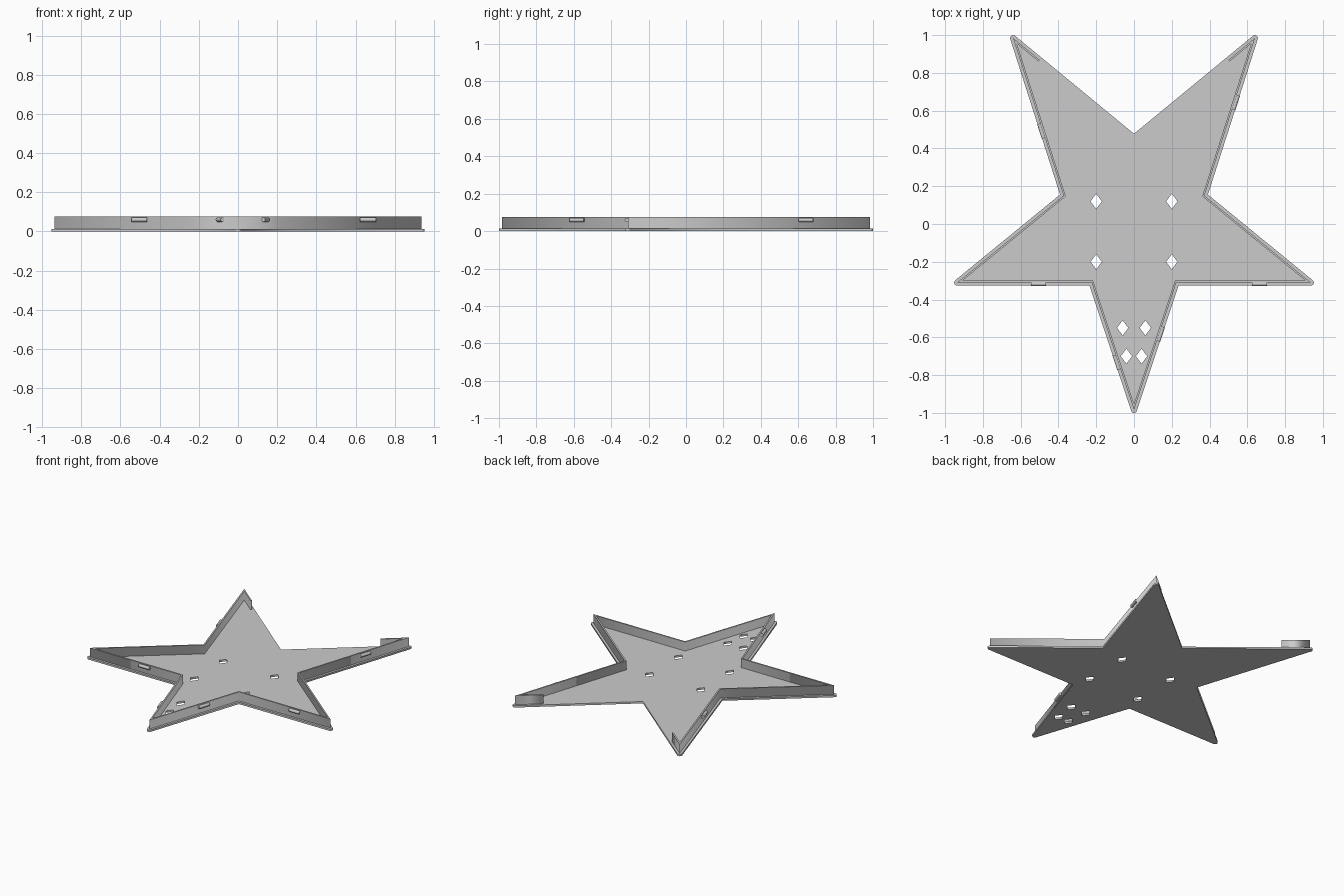
import bpy, math
from mathutils import Vector, Matrix

if "Cube" in bpy.data.objects:
    bpy.data.objects.remove(bpy.data.objects["Cube"])

PLATE_T = 0.013     # base plate thickness
WALL_TOP = 0.076
LIP = 0.016         # plate overhang beyond the wall
WALL_T = 0.01

grey = bpy.data.materials.new("light_grey")
grey.diffuse_color = (0.6, 0.6, 0.6, 1)
grey.use_nodes = True
grey.node_tree.nodes["Principled BSDF"].inputs["Base Color"].default_value = grey.diffuse_color


def slab(name, loops, z0, z1):
    """Flat filled shape (later loops are holes) extruded from z0 to z1."""
    cu = bpy.data.curves.new(name, 'CURVE')
    cu.dimensions = '2D'
    cu.fill_mode = 'BOTH'
    cu.extrude = (z1 - z0) / 2
    for loop in loops:
        sp = cu.splines.new('POLY')
        sp.points.add(len(loop) - 1)
        for p, v in zip(sp.points, loop):
            p.co = (v[0], v[1], 0, 1)
        sp.use_cyclic_u = True
    ob = bpy.data.objects.new(name, cu)
    bpy.context.collection.objects.link(ob)
    ob.location.z = (z0 + z1) / 2
    bpy.ops.object.select_all(action='DESELECT')
    ob.select_set(True)
    bpy.context.view_layer.objects.active = ob
    bpy.ops.object.convert(target='MESH')
    ob = bpy.context.object
    ob.data.materials.clear()
    ob.data.materials.append(grey)
    return ob


def outward(a, b):
    """Outward normal of an edge on a counter-clockwise outline."""
    d = (b - a).normalized()
    return Vector((d.y, -d.x))


def miter(p, n1, n2, d):
    return p + (n1 + n2) * d / (1 + n1.dot(n2))


# Star outline, counter-clockwise from the top notch
left = [Vector(p) for p in [(-0.64, 0.984), (-0.373, 0.15), (-0.936, -0.31), (-0.224, -0.31)]]
right = [Vector((-p.x, p.y)) for p in reversed(left)]
notch = Vector((0, 0.457))
star = [notch] + left + [Vector((0, -0.984))] + right

# Base plate: outline grown by the lip, with rounded tips
outline = []
for i, p in enumerate(star):
    a, b = star[i - 1], star[(i + 1) % len(star)]
    n1, n2 = outward(a, p), outward(p, b)
    if n1.x * n2.y - n1.y * n2.x > 0:
        a1 = math.atan2(n1.y, n1.x)
        turn = math.acos(max(-1, min(1, n1.dot(n2))))
        for k in range(9):
            t = a1 + turn * k / 8
            outline.append(p + LIP * Vector((math.cos(t), math.sin(t))))
    else:
        outline.append(miter(p, n1, n2, LIP))

# Diamond holes in mirrored pairs
holes = []
for x, y in [(0.2, 0.12), (0.2, -0.2), (0.06, -0.55), (0.04, -0.7)]:
    for s in (1, -1):
        holes.append([(s * x + dx, y + dy) for dx, dy in ((0.03, 0), (0, 0.04), (-0.03, 0), (0, -0.04))])
slab("base_plate", [outline] + holes, 0, PLATE_T)

# Rim wall, open across the top notch
end = left[0].lerp(notch, 0.22)
path = [end] + star[1:] + [Vector((-end.x, end.y))]
inner = []
for i, p in enumerate(path):
    n1 = outward(path[max(i - 1, 0)], path[max(i, 1)])
    j = min(i, len(path) - 2)
    n2 = outward(path[j], path[j + 1])
    inner.append(miter(p, n1, n2, -WALL_T))
slab("rim_wall", [path + inner[::-1]], PLATE_T - 0.002, WALL_TOP)

# Round snap ridges on the outside of the wall: (edge start, edge end, y or x position)
bottom = star[5]
ridges = [
    (left[2], left[3], (-0.505 + 0.936) / 0.712),
    (right[0], right[1], (0.664 - 0.224) / 0.712),
    (left[0], left[1], (0.984 - 0.495) / 0.834),
    (right[2], right[3], (0.645 - 0.15) / 0.834),
    (left[3], bottom, (0.73 - 0.31) / 0.674),
    (bottom, right[0], (0.984 - 0.58) / 0.674),
]
for a, b, t in ridges:
    c = a.lerp(b, t) + outward(a, b) * 0.007
    d = b - a
    bpy.ops.mesh.primitive_cylinder_add(vertices=16, radius=0.011, depth=0.08,
                                        location=(c.x, c.y, 0.06),
                                        rotation=(0, math.pi / 2, math.atan2(d.y, d.x)))
    ob = bpy.context.object
    ob.name = "snap_ridge"
    ob.data.materials.append(grey)
    bpy.ops.object.shade_smooth_by_angle()
